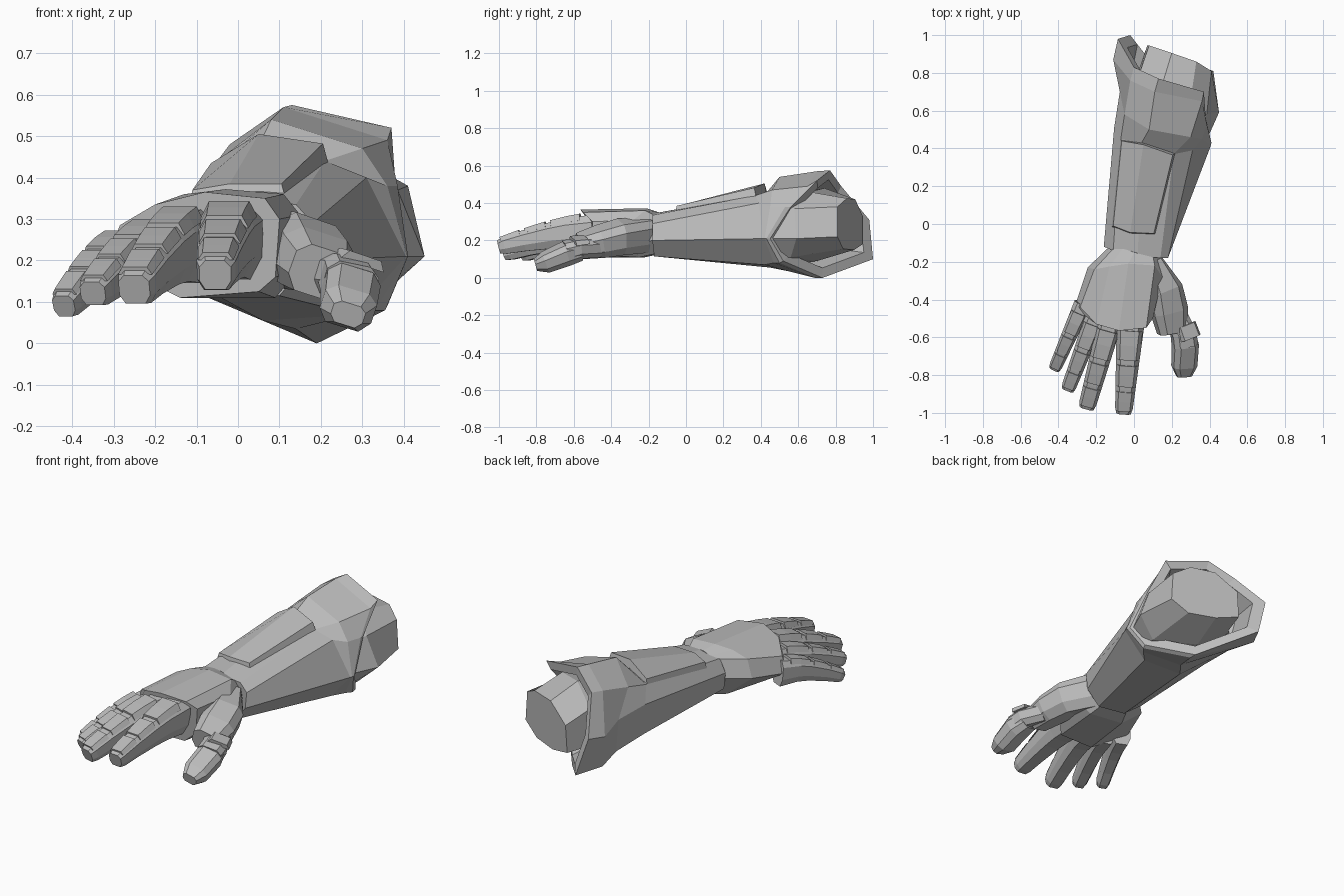
import bpy, bmesh, math
from mathutils import Vector, Matrix

metal = bpy.data.materials.new("plain_grey")
metal.diffuse_color = (0.5, 0.5, 0.5, 1)


def loft(name, rings):
    """Skin a list of equal-length point rings and cap both ends."""
    bm = bmesh.new()
    rows = [[bm.verts.new(p) for p in ring] for ring in rings]
    n = len(rows[0])
    for a, b in zip(rows, rows[1:]):
        for i in range(n):
            j = (i + 1) % n
            bm.faces.new((a[i], a[j], b[j], b[i]))
    bm.faces.new(rows[0])
    bm.faces.new(rows[-1])
    bmesh.ops.recalc_face_normals(bm, faces=bm.faces)
    me = bpy.data.meshes.new(name)
    bm.to_mesh(me)
    bm.free()
    me.materials.append(metal)
    ob = bpy.data.objects.new(name, me)
    bpy.context.collection.objects.link(ob)
    return ob


def scaled(ring, s, shift=(0, 0, 0)):
    c = sum((Vector(p) for p in ring), Vector((0, 0, 0))) / len(ring)
    return [c + (Vector(p) - c) * s + Vector(shift) for p in ring]


# Cross-section of a digit: flat top, bevelled shoulders, narrower underside
DIGIT = [(-.3, .5), (.3, .5), (.5, .28), (.5, -.2), (.32, -.5), (-.32, -.5), (-.5, -.2), (-.5, .28)]
PLATE = [(-.34, .57), (.34, .57), (.47, .36), (-.47, .36)]


def section(c, d, w, h, shape, roll):
    side = Vector((-d.y, d.x, 0)).normalized()
    up = d.cross(side).normalized()
    up = up if up.z > 0 else -up
    turn = math.radians(roll)
    side, up = (side * math.cos(turn) - up * math.sin(turn),
                up * math.cos(turn) + side * math.sin(turn))
    return [c + side * (w * u) + up * (h * v) for u, v in shape]


def tube(name, path, shape=DIGIT, roll=0):
    """Loft a shape along (centre, width, height) stations."""
    pts = [Vector(p[0]) for p in path]
    rings = []
    for i, (c, w, h) in enumerate(path):
        d = (pts[min(i + 1, len(pts) - 1)] - pts[max(i - 1, 0)]).normalized()
        rings.append(section(Vector(c), d, w, h, shape, roll))
    return loft(name, rings)


def finger(name, base, tip, size0, size1):
    base, tip = Vector(base), Vector(tip)

    def station(t):
        c = base.lerp(tip, t)
        c.z = base.z + (tip.z - base.z) * max(t, 0.0) ** 1.5
        return (c, size0[0] + (size1[0] - size0[0]) * t, size0[1] + (size1[1] - size0[1]) * t)

    tube(name, [station(t) for t in (-.12, .2, .4, .7, .93)]
         + [(tip, size1[0] * .85, size1[1] * .85)])
    # Armour plate on each finger bone
    for k, (a, b) in enumerate(((.02, .36), (.42, .67), (.73, .96))):
        tube(f"{name}_plate_{k + 1}", [station(a), station((a + b) / 2), station(b)], PLATE)


# Forearm shell: wrist, mid, upper arm, collar and oblique elbow opening
wrist = [(-.11, -.14, .34), (.02, -.17, .345), (.14, -.18, .335), (.18, -.18, .29), (.17, -.18, .2),
         (.1, -.17, .115), (-.05, -.14, .115), (-.15, -.12, .19), (-.16, -.12, .28)]
middle = [(-.07, .45, .41), (.04, .43, .455), (.21, .37, .44), (.31, .39, .4), (.405, .41, .21),
          (.28, .42, .07), (.06, .45, .055), (-.08, .48, .15), (-.105, .51, .33)]
upper = [(-.05, .58, .44), (.08, .5, .54), (.30, .46, .47), (.36, .45, .38), (.408, .42, .21),
         (.33, .47, .08), (.14, .55, .035), (-.06, .70, .13), (-.075, .70, .31)]
collar = [(-.02, .76, .48), (.11, .70, .57), (.36, .65, .49), (.385, .53, .38), (.41, .43, .21),
          (.355, .5, .08), (.19, .69, .0), (-.095, .87, .12), (-.11, .87, .29)]
rim = [(0, .83, .49), (.13, .77, .575), (.37, .70, .52), (.38, .56, .38), (.405, .45, .21),
       (.36, .52, .09), (.19, .73, .0), (-.02, 1.0, .1), (-.085, .98, .31)]
loft("forearm_shell", [wrist, middle, upper, collar, rim,
                       scaled(rim, .82), scaled(rim, .7, (-.06, -.14, 0))])

# Raised plate on top of the forearm, folded along a ridge
front = [(-.11, -.01, .37), (-.02, -.045, .385), (.105, -.05, .385)]
back = [(-.065, .44, .435), (.05, .42, .505), (.205, .365, .482)]


def with_base(edge, dy):
    low = [(x + dx, y + dy, z - .045) for (x, y, z), dx in zip(edge, (-.01, 0, .012))]
    return edge + low[::-1]


loft("forearm_plate", [with_base(front, -.008), with_base(back, .008)])

# Elbow stub showing through the opening
stub_end = [(.42, .81, .22), (.41, .81, .38), (.33, .86, .425), (.2, .905, .42),
            (.08, .945, .33), (.07, .945, .18), (.19, .9, .15), (.33, .84, .155)]
stub_base = [(.45, .59, .21), (.385, .58, .37), (.30, .66, .46), (.15, .74, .48),
             (.03, .8, .38), (.02, .8, .18), (.15, .7, .09), (.34, .56, .11)]
stub_root = [(.385, .445, .21), (.36, .52, .37), (.28, .6, .45), (.12, .64, .45),
             (0, .76, .38), (0, .78, .18), (.14, .62, .08), (.33, .47, .11)]
loft("elbow_stub", [scaled(stub_root, .6, (-.05, -.12, 0)), stub_root, stub_base, stub_end])

# Hand: wrist, back of the hand and knuckle line
hand_wrist = [(-.10, -.12, .34), (-.06, -.13, .345), (0, -.15, .35), (.10, -.17, .335), (.14, -.18, .29),
              (.14, -.18, .2), (.08, -.16, .13), (-.06, -.13, .13), (-.13, -.12, .24)]
hand_back = [(-.21, -.24, .325), (-.13, -.225, .36), (-.03, -.21, .372), (.11, -.22, .36), (.15, -.28, .31),
             (.15, -.28, .18), (.09, -.25, .11), (-.1, -.22, .11), (-.245, -.23, .23)]
knuckles = [(-.285, -.44, .285), (-.2, -.53, .335), (-.08, -.565, .365), (.065, -.55, .35), (.10, -.5, .3),
            (.09, -.5, .16), (.05, -.54, .125), (-.14, -.52, .11), (-.315, -.44, .2)]
loft("palm", [hand_wrist, hand_back, knuckles])

# Fingers: base, tip, then width and height at both ends
finger("index_finger", (-.02, -.55, .245), (-.055, -1.0, .165), (.145, .175), (.09, .085))
finger("middle_finger", (-.135, -.55, .235), (-.25, -.97, .13), (.125, .17), (.09, .085))
finger("ring_finger", (-.215, -.52, .215), (-.35, -.875, .12), (.105, .15), (.075, .07))
finger("little_finger", (-.285, -.46, .2), (-.42, -.765, .09), (.095, .13), (.066, .065))

# Thumb: fleshy base with web, joint, end bone
tube("thumb_base", [((.09, -.2, .23), .1, .18), ((.16, -.35, .22), .18, .17),
                    ((.185, -.46, .195), .19, .15), ((.2, -.57, .17), .15, .12)], roll=18)
tube("thumb_joint", [((.21, -.47, .165), .12, .1), ((.262, -.58, .16), .13, .1),
                     ((.27, -.64, .14), .13, .11)], roll=12)
tube("thumb_end", [((.255, -.57, .15), .12, .1), ((.27, -.64, .13), .135, .115),
                   ((.265, -.75, .085), .13, .1), ((.265, -.805, .07), .08, .055)], roll=18)
tube("thumb_plate", [((.262, -.53, .165), .12, .1), ((.285, -.6, .15), .125, .115)], PLATE, roll=18)
